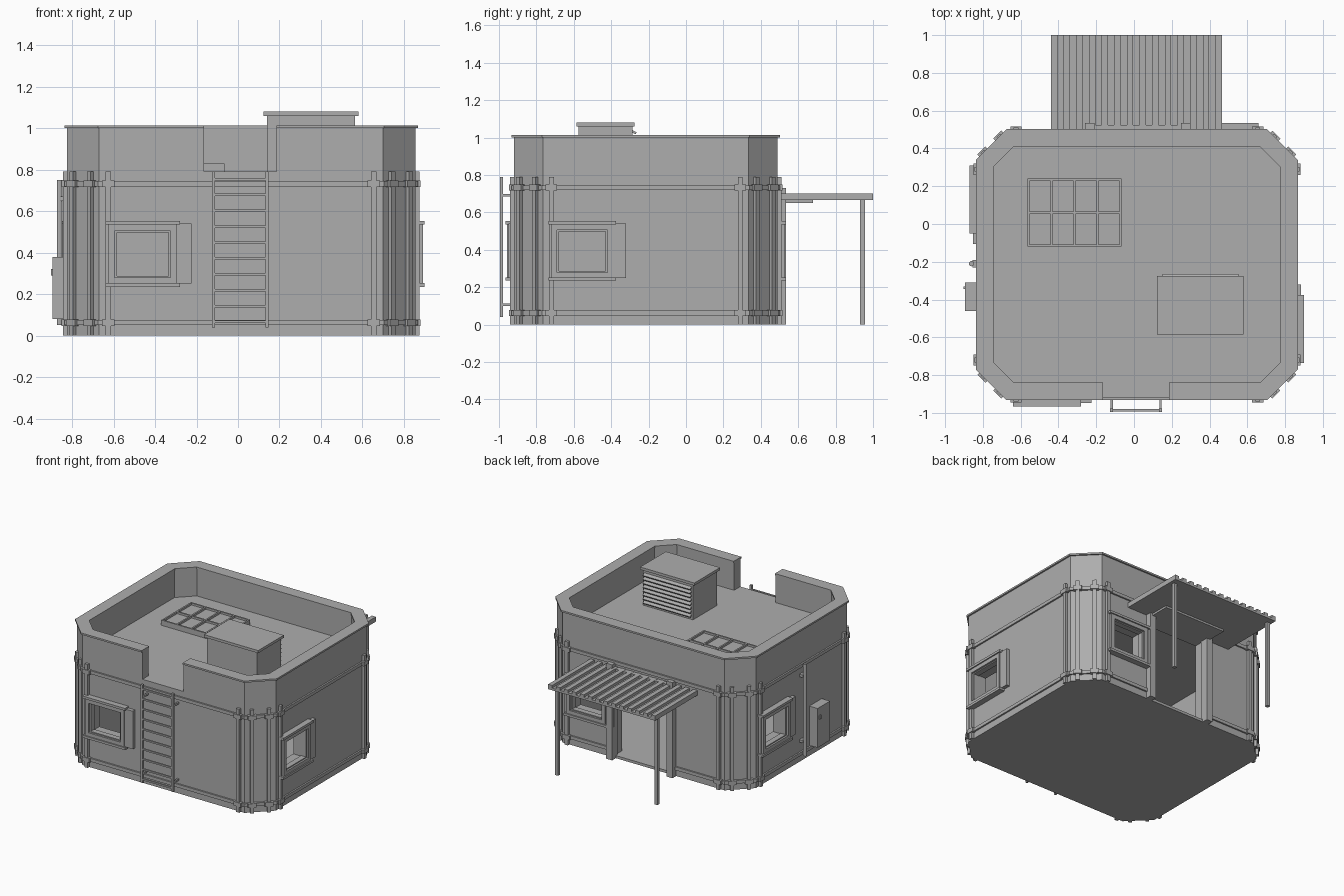
import bpy, bmesh, math
from mathutils import Matrix, Vector

old = bpy.data.objects.get("Cube")
if old:
    bpy.data.objects.remove(old, do_unlink=True)

grey = bpy.data.materials.new("plain_grey")
grey.use_nodes = True
grey.diffuse_color = (0.42, 0.42, 0.42, 1)
grey.node_tree.nodes["Principled BSDF"].inputs["Base Color"].default_value = (0.42, 0.42, 0.42, 1)

CX, CY, HX, HY, CHAMFER = 0.015, -0.215, 0.84, 0.705, 0.155
ROOF, TOP = 0.79, 1.0


def finish(name, bm):
    bmesh.ops.recalc_face_normals(bm, faces=bm.faces)
    mesh = bpy.data.meshes.new(name)
    bm.to_mesh(mesh)
    bm.free()
    obj = bpy.data.objects.new(name, mesh)
    mesh.materials.append(grey)
    bpy.context.collection.objects.link(obj)
    return obj


def boxes(name, spans, frame=Matrix()):
    """One object from boxes given as (x0, x1, y0, y1, z0, z1) in a frame."""
    bm = bmesh.new()
    for x0, x1, y0, y1, z0, z1 in spans:
        place = Matrix.Translation(((x0 + x1) / 2, (y0 + y1) / 2, (z0 + z1) / 2))
        size = Matrix.Diagonal((x1 - x0, y1 - y0, z1 - z0, 1))
        bmesh.ops.create_cube(bm, size=1, matrix=frame @ place @ size)
    return finish(name, bm)


def octagon(out=0.0):
    """Chamfered plan outline, offset outwards."""
    a, b = HX + out, HY + out
    c = CHAMFER + out * (2 - math.sqrt(2))
    pts = [(a - c, -b), (a, c - b), (a, b - c), (a - c, b),
           (c - a, b), (-a, b - c), (-a, c - b), (c - a, -b)]
    return [(CX + x, CY + y) for x, y in pts]


def prism(name, out, z0, z1):
    bm = bmesh.new()
    base = bm.faces.new([bm.verts.new((x, y, z0)) for x, y in octagon(out)])
    top = bmesh.ops.extrude_face_region(bm, geom=[base], use_keep_orig=True)
    moved = [v for v in top["geom"] if isinstance(v, bmesh.types.BMVert)]
    bmesh.ops.translate(bm, verts=moved, vec=(0, 0, z1 - z0))
    return finish(name, bm)


def ring(name, outer, inner, z0, z1):
    bm = bmesh.new()
    loops = [[bm.verts.new((x, y, z)) for x, y in octagon(o)]
             for o, z in ((outer, z0), (outer, z1), (inner, z1), (inner, z0))]
    for k in range(4):
        a, b = loops[k], loops[(k + 1) % 4]
        for i in range(8):
            j = (i + 1) % 8
            bm.faces.new((a[i], a[j], b[j], b[i]))
    return finish(name, bm)


def cut(obj, cutters):
    """Subtract the cutters and discard them."""
    for c in cutters:
        mod = obj.modifiers.new("cut", "BOOLEAN")
        mod.operation, mod.solver, mod.object = "DIFFERENCE", "EXACT", c
        c.hide_render = True
    bpy.context.view_layer.update()
    graph = bpy.context.evaluated_depsgraph_get()
    mesh = bpy.data.meshes.new_from_object(obj.evaluated_get(graph))
    obj.modifiers.clear()
    obj.data = mesh
    for c in cutters:
        bpy.data.objects.remove(c, do_unlink=True)


def wall_frame(px, py, nx, ny):
    """Local x runs rightwards seen from outside, local y points out."""
    n = Vector((nx, ny, 0)).normalized()
    return Matrix(((-n.y, n.x, 0, px), (n.x, n.y, 0, py), (0, 0, 1, 0), (0, 0, 0, 1)))


# Wall frames keep world coordinates along each wall
front = wall_frame(0, CY - HY, 0, -1)
right = wall_frame(CX + HX, 0, 1, 0)
back = wall_frame(0, CY + HY, 0, 1)
left = wall_frame(CX - HX, 0, -1, 0)

# Hollow building shell with door and window openings
windows = {"front": (front, -0.46), "left": (right, -0.555),
           "back": (back, -0.48), "right": (left, -0.13)}
shell = prism("building_shell", 0, 0, ROOF)
cutters = [prism("room_cutter", -0.09, 0.02, 0.75),
           boxes("door_cutter", [(-0.22, 0.26, 0.3, 0.7, 0.02, 0.65)])]
for frame, u in windows.values():
    cutters.append(boxes("window_cutter", [(u - 0.13, u + 0.13, -0.2, 0.2, 0.28, 0.505)], frame))
cut(shell, cutters)

# Parapet and coping, both open above the ladder
for name, out, inner, z0, z1 in (("parapet", 0, -0.075, ROOF, TOP),
                                 ("parapet_coping", 0.012, -0.08, TOP, 1.013)):
    cut(ring(name, out, inner, z0, z1),
        [boxes("gap_cutter", [(-0.163, 0.185, -1.1, -0.7, 0.7, 1.2)])])

# Horizontal bands round the walls, the lower one open at the door
ring("upper_band", 0.012, -0.01, 0.72, 0.745)
cut(ring("lower_band", 0.012, -0.01, 0.05, 0.075),
    [boxes("band_cutter", [(-0.22, 0.26, 0.3, 0.7, 0, 0.2)])])

# Upright battens with clips on both sides of each chamfer edge
outline = octagon()
battens, clips = [], []
for i in range(8):
    p, q = Vector(outline[i]), Vector(outline[(i + 1) % 8])
    d = (q - p).normalized()
    length = (q - p).length
    frame = wall_frame(p.x, p.y, d.y, -d.x)
    near = 0.045 if length > 0.3 else 0.05
    spots = (near, length - near)
    boxes("corner_battens_%d" % i,
          [(s - 0.013, s + 0.013, -0.01, 0.02, 0, ROOF) for s in spots], frame)
    boxes("batten_clips_%d" % i,
          [(s - 0.03, s + 0.03, -0.01, 0.026, z, z + 0.032)
           for s in spots for z in (0.046, 0.716)], frame)

# Windows: nested frames, sill, head and sliding shutter edge
for side, (frame, u) in windows.items():
    spans = []
    for w, h0, h1, t, depth in ((0.165, 0.25, 0.535, 0.03, 0.036), (0.142, 0.27, 0.515, 0.018, 0.022)):
        spans += [(u - w, u + w, -0.02, depth, h0, h0 + t), (u - w, u + w, -0.02, depth, h1 - t, h1),
                  (u - w, u - w + t, -0.02, depth, h0, h1), (u + w - t, u + w, -0.02, depth, h0, h1)]
    boxes(side + "_window_frame", spans, frame)
    boxes(side + "_window_sill_and_head",
          [(u - 0.18, u + 0.18, -0.01, 0.045, z, z + 0.018) for z in (0.235, 0.535)], frame)
    boxes(side + "_window_shutter", [(u + 0.165, u + 0.235, -0.01, 0.028, 0.25, 0.54)], frame)

# Ladder with wall brackets
ladder = [(x - 0.008, x + 0.008, -0.995, -0.978, 0.04, ROOF) for x in (-0.118, 0.14)]
ladder += [(-0.118, 0.14, -0.993, -0.98, z, z + 0.012) for z in (0.06 + 0.0765 * i for i in range(10))]
ladder += [(x - 0.006, x + 0.006, -0.98, -0.91, z, z + 0.014) for x in (-0.118, 0.14) for z in (0.1, 0.685)]
boxes("ladder", ladder)

# Roof vent box with lid and louvres on its back
boxes("vent_box", [(0.14, 0.565, -0.575, -0.285, ROOF, 1.06)])
boxes("vent_lid", [(0.122, 0.58, -0.585, -0.275, 1.06, 1.08)])
bm = bmesh.new()
for i in range(8):
    slat = Matrix.Translation((0.352, -0.28, 0.82 + i * 0.03)) @ Matrix.Rotation(-0.5, 4, "X")
    bmesh.ops.create_cube(bm, size=1, matrix=slat @ Matrix.Diagonal((0.4, 0.03, 0.012, 1)))
finish("vent_louvres", bm)

# Rooflight with a grid of glazing bars
boxes("rooflight_base", [(-0.565, -0.065, -0.12, 0.24, ROOF, 0.815)])
bars = [(x - 0.006, x + 0.006, -0.12, 0.24, 0.815, 0.83) for x in (-0.559 + 0.122 * i for i in range(5))]
bars += [(-0.565, -0.065, y - 0.006, y + 0.006, 0.815, 0.83) for y in (-0.114, 0.06, 0.234)]
boxes("rooflight_bars", bars)

# Back door surround and awning
boxes("door_surround", [(x - 0.025, x + 0.025, 0.47, 0.535, 0, 0.73) for x in (-0.235, 0.275)]
      + [(-0.235, 0.275, 0.47, 0.525, 0.65, 0.7)])
boxes("door_awning", [(-0.24, 0.28, 0.49, 0.68, 0.65, 0.665)])

# Pergola canopy, slats and posts
boxes("canopy_deck", [(-0.44, 0.465, 0.49, 1.0, 0.665, 0.682)])
boxes("canopy_slats", [(x, x + 0.034, 0.49, 1.0, 0.682, 0.702) for x in (-0.44 + 0.067 * i for i in range(14))])
boxes("canopy_posts", [(x - 0.013, x + 0.013, 0.93, 0.956, 0, 0.67) for x in (-0.415, 0.425)])

# Meter box and pipe on the model's right wall
boxes("meter_box", [(0.31, 0.46, -0.01, 0.07, 0.08, 0.38)], left)
boxes("meter_box_latch", [(0.33, 0.345, 0.07, 0.077, 0.29, 0.32)], left)
bm = bmesh.new()
bmesh.ops.create_cone(bm, cap_ends=True, segments=12, radius1=0.014, radius2=0.014, depth=0.7,
                      matrix=left @ Matrix.Translation((0.21, 0.035, 0.4)))
finish("wall_pipe", bm)
boxes("pipe_clamps", [(0.19, 0.23, -0.01, 0.03, z, z + 0.02) for z in (0.15, 0.65)], left)
